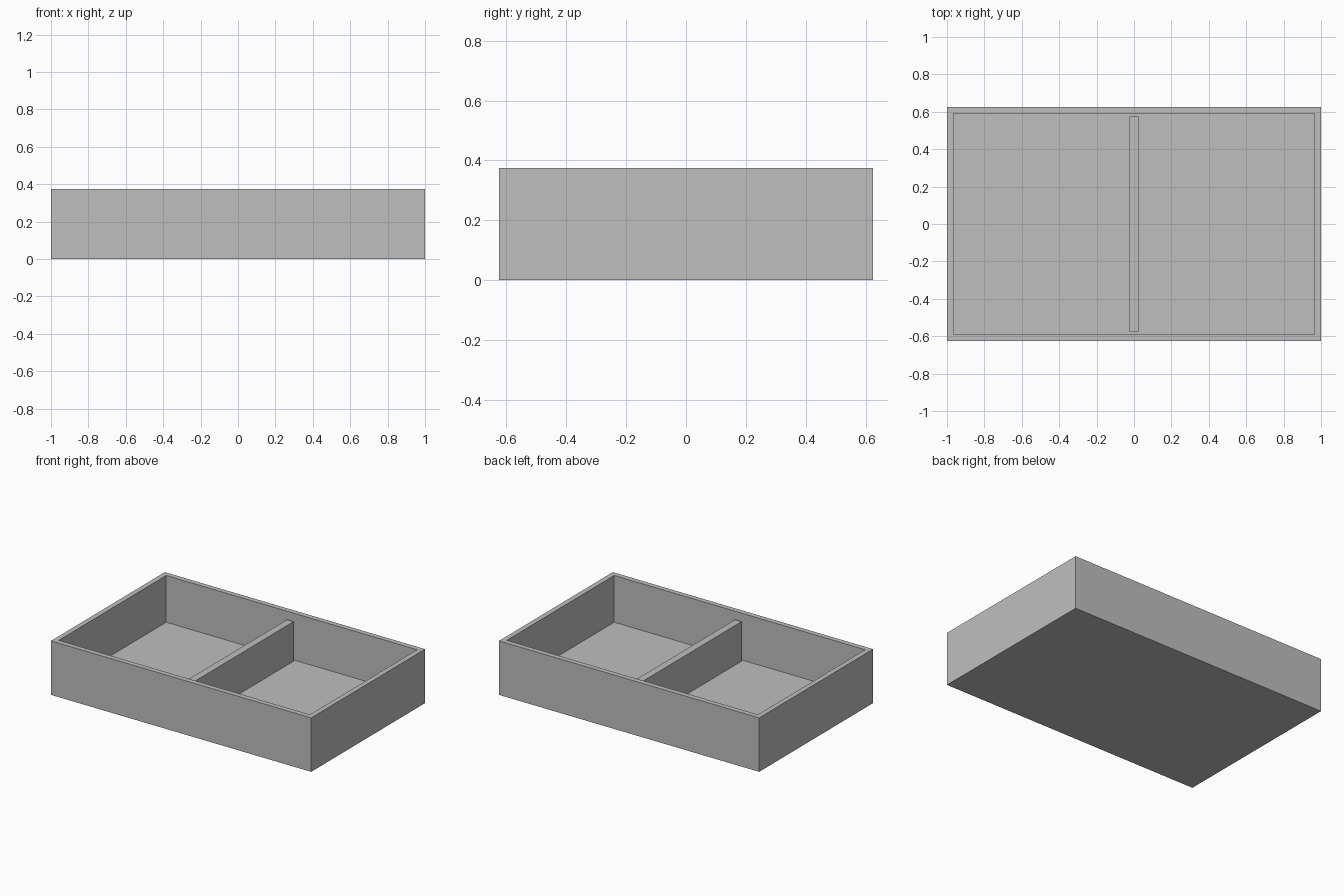
import bpy, bmesh
from mathutils import Matrix

if "Cube" in bpy.data.objects:
    bpy.data.objects.remove(bpy.data.objects["Cube"])

LENGTH, DEPTH, HEIGHT = 2.0, 1.25, 0.375
WALL = 0.05

grey = bpy.data.materials.new("light grey")
grey.diffuse_color = (0.52, 0.52, 0.52, 1)
grey.use_nodes = True
grey.node_tree.nodes["Principled BSDF"].inputs["Base Color"].default_value = grey.diffuse_color


def box(bm, size, z_bottom):
    """Add a box centred on x and y, standing on z_bottom."""
    centre = Matrix.Translation((0, 0, z_bottom + size[2] / 2))
    bmesh.ops.create_cube(bm, size=1, matrix=centre @ Matrix.Diagonal((*size, 1)))


def finish(bm, name):
    mesh = bpy.data.meshes.new(name)
    bmesh.ops.recalc_face_normals(bm, faces=bm.faces)
    bm.to_mesh(mesh)
    bm.free()
    mesh.materials.append(grey)
    bpy.context.collection.objects.link(bpy.data.objects.new(name, mesh))


# Tray: the top face is inset to form the rim, then sunk to form the floor
bm = bmesh.new()
box(bm, (LENGTH, DEPTH, HEIGHT), 0)
top = max(bm.faces, key=lambda f: f.calc_center_median().z)
bmesh.ops.inset_region(bm, faces=[top], thickness=WALL)
floor = bmesh.ops.extrude_discrete_faces(bm, faces=[top])["faces"][0]
bmesh.ops.translate(bm, verts=floor.verts, vec=(0, 0, WALL - HEIGHT))
finish(bm, "tray")

# Divider: a wall across the middle, slightly lower than the rim
bm = bmesh.new()
box(bm, (WALL, DEPTH - 2 * WALL, HEIGHT - 2 * WALL), WALL)
finish(bm, "divider")
